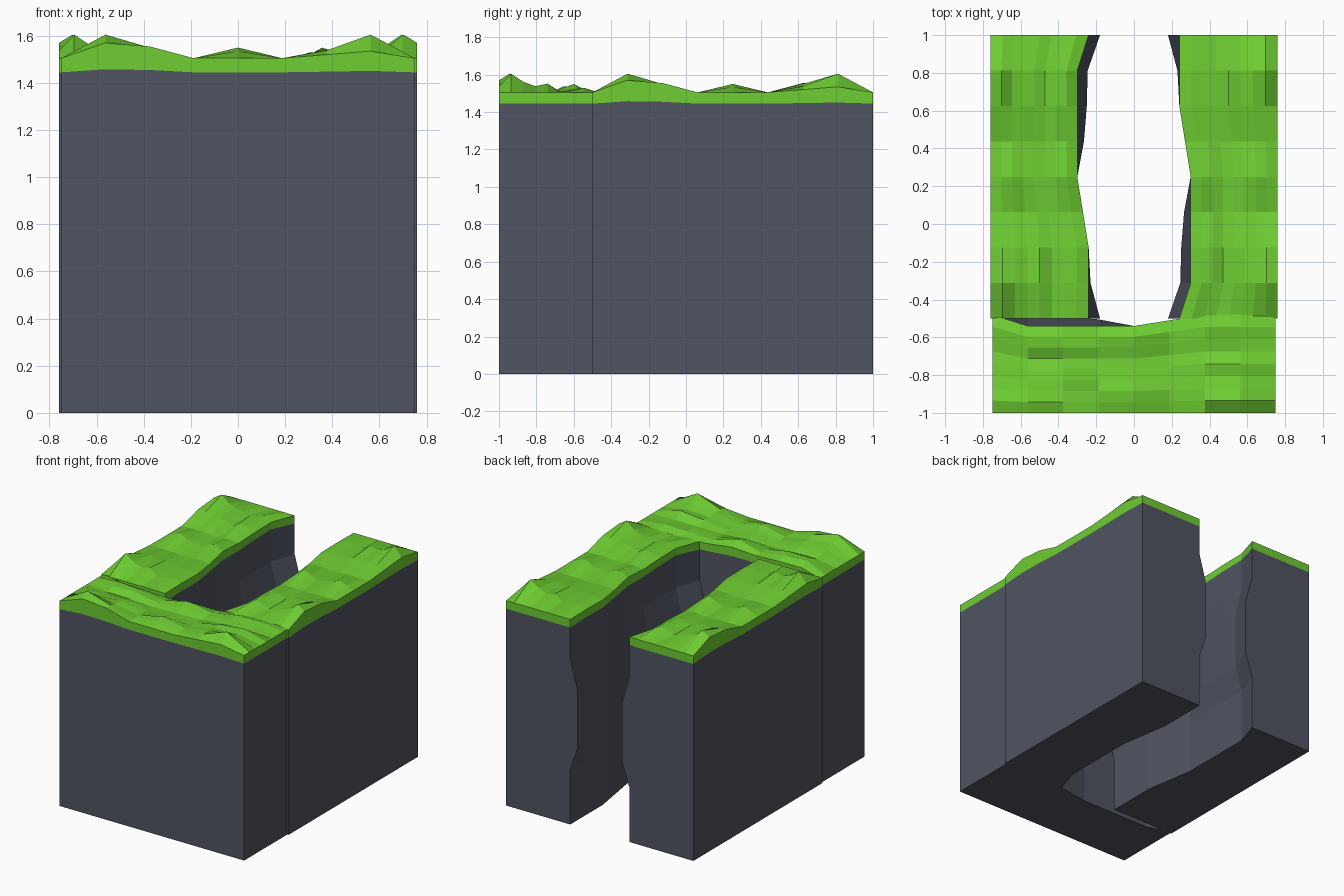
import bpy, bmesh, math

if "Cube" in bpy.data.objects:
    bpy.data.objects.remove(bpy.data.objects["Cube"])

L, N = 1.5, 8                      # module length and number of segments
TOP = [.52, .46, .46, .46, .46, .49, .52, .52, .52]      # inner edge depth at the top
BULGE = [.06, .055, .05, .035, 0, 0, 0, .01, .06]        # extra depth mid-height
PROFILE = [(0, 0), (.4, 0), (.58, 1), (1.0, 1), (1.22, 0)]
EDGE = [.005, .07, .055, .005, .005, .005, .02, .035, .005]   # outer rim height
# grass relief, one row per segment, from outer rim to inner rim (mm above 1.5)
RELIEF = [[5, 5, 5, 5, 5, 5, 5, 5],
          [105, 60, 38, 28, 10, 30, 45, 10],
          [50, 35, 40, 30, 8, 38, 30, 8],
          [5, 5, 5, 2, 0, 5, 5, 0],
          [35, 50, 25, 15, 5, 30, 50, 10],
          [5, 5, 5, 0, 0, 5, 5, 0],
          [38, 40, 30, 35, 10, 20, 25, 5],
          [105, 62, 38, 52, 10, 15, 30, 8],
          [5, 5, 5, 5, 5, 5, 5, 5]]


def material(name, color):
    m = bpy.data.materials.new(name)
    m.diffuse_color = color
    m.use_nodes = True
    m.node_tree.nodes["Principled BSDF"].inputs["Base Color"].default_value = m.diffuse_color
    return m


def mesh_from(name, bm, mat):
    bmesh.ops.recalc_face_normals(bm, faces=bm.faces)
    me = bpy.data.meshes.new(name)
    bm.to_mesh(me)
    bm.free()
    me.materials.append(mat)
    return me


def loft(sections):
    """Skin closed cross-sections and cap both ends."""
    bm = bmesh.new()
    rings = [[bm.verts.new(p) for p in s] for s in sections]
    for a, b in zip(rings, rings[1:]):
        for i in range(len(a)):
            j = (i + 1) % len(a)
            bm.faces.new((a[i], a[j], b[j], b[i]))
    bm.faces.new(rings[0])
    bm.faces.new(rings[-1][::-1])
    return bm


def seam(i):
    return 1.445 + .2 * (EDGE[i] - .005)


rock_sections, grass_sections = [], []
for i in range(N + 1):
    x = -L / 2 + L * i / N
    d = TOP[i]
    # rock: straight outer wall, weathered inner wall
    rock_sections.append([(x, 0, seam(i)), (x, 0, 0)]
                         + [(x, d + BULGE[i] * w, z) for z, w in PROFILE]
                         + [(x, d, seam(i))])
    # grass: uneven top over a thin skirt
    heights = [EDGE[i]] + [h / 1000 for h in RELIEF[i]]
    grass_sections.append([(x, d, seam(i)), (x, 0, seam(i))]
                          + [(x, d * k / 8, 1.5 + h) for k, h in enumerate(heights)])

rock = mesh_from("cliff_rock", loft(rock_sections), material("rock", (.08, .089, .12, 1)))
grass = mesh_from("cliff_grass", loft(grass_sections), material("grass", (.156, .61, .032, 1)))

# the same cliff module closes the front and both sides
for side, loc, turn in (("front", (0, -1, 0), 0),
                        ("right", (.76, .25, 0), 90),
                        ("left", (-.76, .25, 0), -90)):
    for part, me in (("rock", rock), ("grass", grass)):
        ob = bpy.data.objects.new(f"{side}_{part}", me)
        ob.location = loc
        ob.rotation_euler.z = math.radians(turn)
        bpy.context.collection.objects.link(ob)
